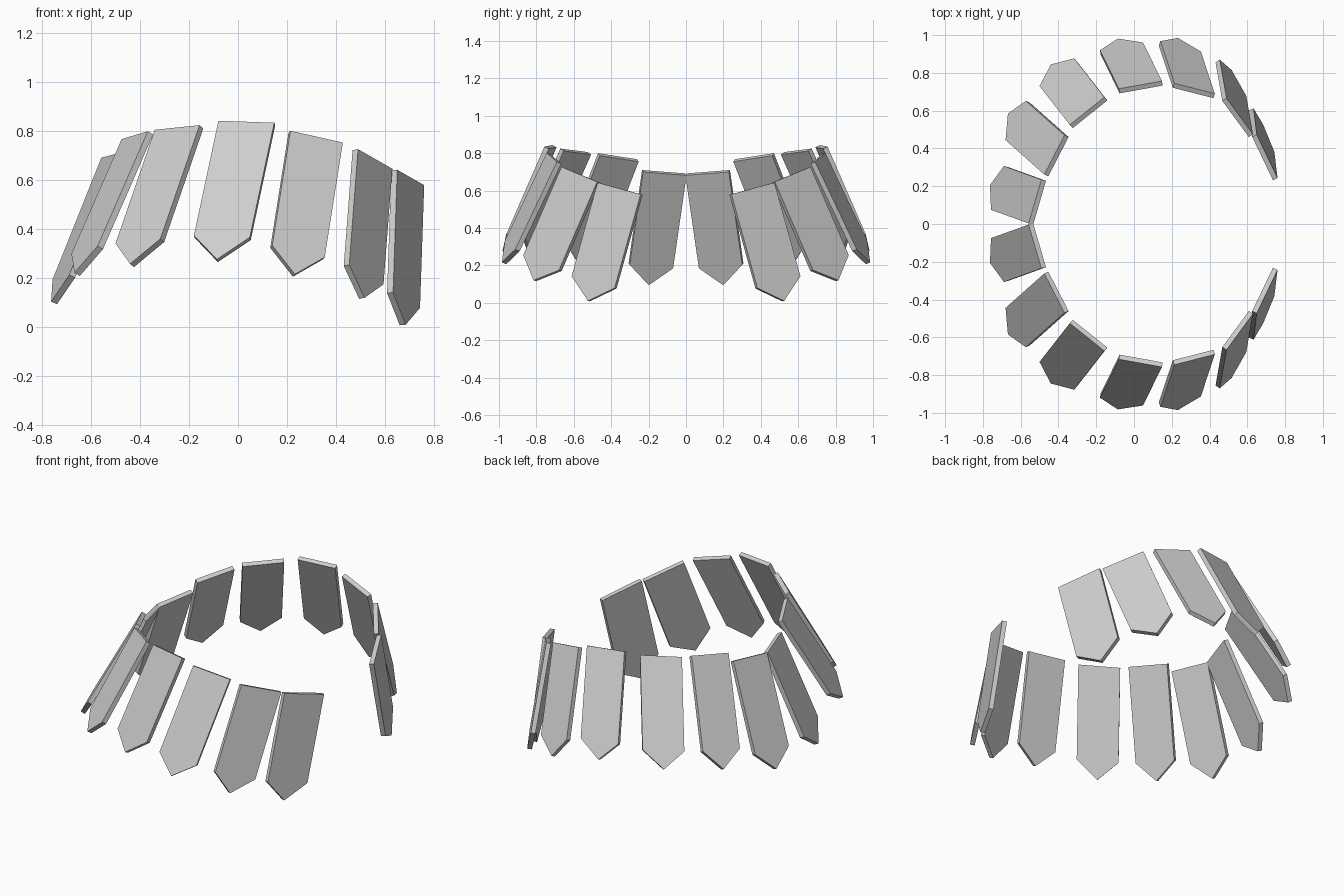
import bpy, bmesh
from mathutils import Vector

if "Cube" in bpy.data.objects:
    bpy.data.objects.remove(bpy.data.objects["Cube"])

THICKNESS = 0.027
TIP = 0.2  # point length as a share of the straight side

grey = bpy.data.materials.new("light grey")
grey.diffuse_color = (0.62, 0.62, 0.62, 1)
grey.use_nodes = True
grey.node_tree.nodes["Principled BSDF"].inputs["Base Color"].default_value = grey.diffuse_color

# Outer face of each panel: top left, top right, lower left shoulder
PANELS = [
    ((0.65, -0.473, 0.643), (0.76, -0.243, 0.58), (0.633, -0.612, 0.142)),
    ((0.49, -0.666, 0.727), (0.63, -0.475, 0.647), (0.454, -0.87, 0.255)),
    ((0.214, -0.745, 0.802), (0.428, -0.69, 0.754), (0.14, -0.968, 0.334)),
    ((-0.08, -0.716, 0.843), (0.148, -0.757, 0.835), (-0.18, -0.92, 0.375)),
    ((-0.34, -0.525, 0.806), (-0.157, -0.672, 0.825), (-0.50, -0.73, 0.342)),
    ((-0.475, -0.262, 0.768), (-0.368, -0.47, 0.80), (-0.68, -0.444, 0.30)),
    ((-0.558, -0.003, 0.692), (-0.49, -0.235, 0.71), (-0.757, -0.075, 0.195)),
]


def pointed_panel(name, tl, tr, bl, flip):
    """Flat pentagonal slat with a pointed lower end."""
    tl, tr, bl = Vector(tl), Vector(tr), Vector(bl)
    across, down = tr - tl, bl - tl
    inward = across.cross(down).normalized() * THICKNESS
    outline = [tl, bl, bl + across / 2 + down * TIP, bl + across, tr]
    bm = bmesh.new()
    rings = []
    for offset in (Vector(), inward):
        pts = [p + offset for p in outline]
        rings.append([bm.verts.new((p.x, p.y * flip, p.z)) for p in pts])
    outer, inner = rings
    bm.faces.new(outer)
    bm.faces.new(inner[::-1])
    for i in range(5):
        j = (i + 1) % 5
        bm.faces.new((outer[i], inner[i], inner[j], outer[j]))
    bmesh.ops.recalc_face_normals(bm, faces=bm.faces)
    mesh = bpy.data.meshes.new(name)
    bm.to_mesh(mesh)
    bm.free()
    mesh.materials.append(grey)
    bpy.context.collection.objects.link(bpy.data.objects.new(name, mesh))


# Open ring of slats, mirrored front to back
for side, flip in (("front", 1), ("back", -1)):
    for n, corners in enumerate(PANELS, 1):
        pointed_panel(f"{side}_panel_{n}", *corners, flip)
